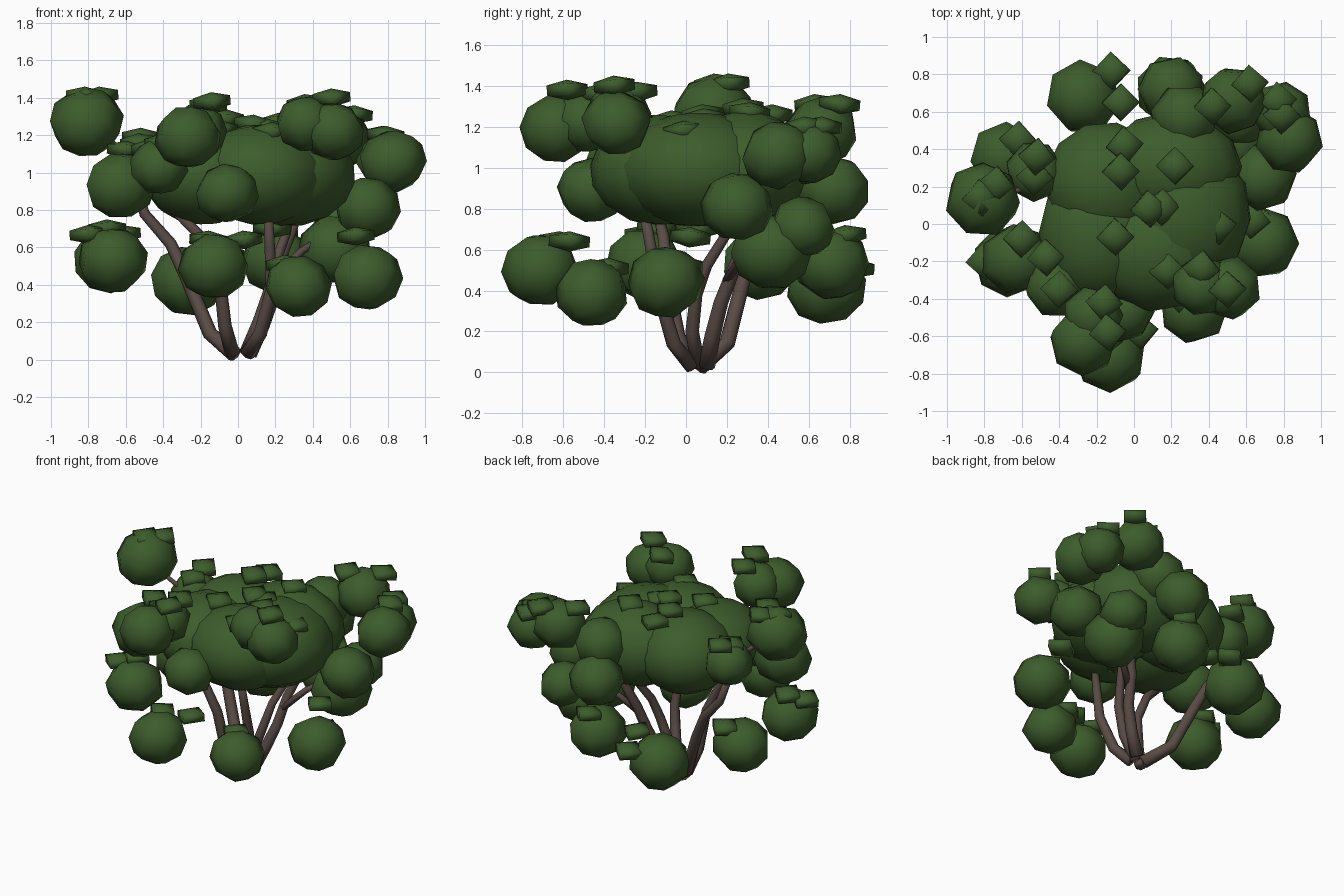
import bpy, bmesh, math, random
from mathutils import Matrix, Vector, Euler

if "Cube" in bpy.data.objects:
    bpy.data.objects.remove(bpy.data.objects["Cube"])

random.seed(4)


def material(name, color):
    m = bpy.data.materials.new(name)
    m.diffuse_color = (*color, 1)
    m.use_nodes = True
    m.node_tree.nodes["Principled BSDF"].inputs["Base Color"].default_value = m.diffuse_color
    return m


LEAF = material("leaf green", (0.046, 0.107, 0.025))
BARK = material("bark brown", (0.100, 0.071, 0.060))


def finish(bm, name, mat, smooth=True):
    me = bpy.data.meshes.new(name)
    bm.to_mesh(me)
    bm.free()
    me.materials.append(mat)
    for p in me.polygons:
        p.use_smooth = smooth
    ob = bpy.data.objects.new(name, me)
    bpy.context.collection.objects.link(ob)
    return ob


def ball(name, center, radii, segments, rings, tilt):
    """Low-sided smooth ball, tilted at random and scaled."""
    bm = bmesh.new()
    bmesh.ops.create_uvsphere(bm, u_segments=segments, v_segments=rings, radius=1)
    turn = random.uniform(0, 6.28) if segments > 4 else random.uniform(-.1, .1)
    lean = [random.uniform(-tilt, tilt) for _ in range(2)]
    spin = Euler((*lean, turn)).to_matrix().to_4x4()
    size = Matrix.Diagonal((*radii, 1))
    # small blocks are flattened before leaning, big balls after it
    shape = spin @ size if segments == 4 else size @ spin
    bm.transform(Matrix.Translation(center) @ shape)
    return finish(bm, name, LEAF)


def stem(name, points, r0, r1, sides=8):
    """Tapered tube of rings along a bent path."""
    bm = bmesh.new()
    pts = [Vector(p) for p in points]
    rings = []
    for i, p in enumerate(pts):
        d = (pts[min(i + 1, len(pts) - 1)] - pts[max(i - 1, 0)]).normalized()
        u = d.cross(Vector((0, 1, 0))).normalized()
        v = d.cross(u)
        r = r0 + (r1 - r0) * i / (len(pts) - 1)
        rings.append([bm.verts.new(p + r * (math.cos(a) * u + math.sin(a) * v))
                      for a in (2 * math.pi * k / sides for k in range(sides))])
    for a, b in zip(rings, rings[1:]):
        for k in range(sides):
            n = (k + 1) % sides
            bm.faces.new((a[k], a[n], b[n], b[k]))
    bm.faces.new(rings[0])
    bm.faces.new(rings[-1])
    bmesh.ops.recalc_face_normals(bm, faces=bm.faces)
    return finish(bm, name, BARK)


# Main canopy masses
for i, (c, r) in enumerate([
        ((.26, .06, .99), (.37, .40, .28)),
        ((.12, -.14, .99), (.35, .33, .27)),
        ((-.19, -.05, .98), (.32, .37, .26)),
        ((-.15, .22, 1.0), (.33, .33, .27)),
        ((.20, .30, 1.0), (.38, .30, .28))]):
    ball(f"canopy_{i + 1}", c, r, 12, 8, .3)

# Leaf clumps: x, y, z, radius
low_clumps = [
    (-.67, -.20, .53, .19), (-.13, -.71, .50, .19), (.32, -.46, .39, .18),
    (.69, -.10, .44, .19), (.52, .42, .59, .20), (.56, .57, .71, .16),
    (-.27, .68, .42, .20), (.20, .71, .53, .19), (-.69, .36, .53, .19)]
middle_clumps = [
    (-.63, -.19, .93, .19), (-.06, -.46, .89, .17), (.69, .25, .81, .18),
    (.20, .72, .89, .18), (-.42, -.34, 1.03, .16), (-.53, .28, 1.04, .16),
    (.27, .57, 1.08, .18)]
high_clumps = [
    (-.81, .13, 1.27, .20), (-.27, -.63, 1.19, .18), (-.22, -.49, 1.22, .16),
    (.36, -.33, 1.26, .16), (.51, -.34, 1.22, .17),
    (.53, .66, 1.18, .18), (.83, .45, 1.06, .18), (.79, .60, 1.07, .16)]
for level, clumps in (("low", low_clumps), ("middle", middle_clumps), ("high", high_clumps)):
    for i, (x, y, z, r) in enumerate(clumps):
        ball(f"{level}_leaf_clump_{i + 1}", (x, y, z),
             (r * 1.02, r * 1.02, r * .93), 7, 5, .5)

# Small flat leaf blocks resting on the clumps and canopy
low_chips = [
    (-.80, -.20, .67), (-.70, -.14, .70), (.03, -.57, .64), (-.16, -.62, .64),
    (.25, -.38, .51), (.70, -.02, .52), (.63, .02, .66), (-.12, .82, .51),
    (-.07, .65, .57), (.18, .05, .70), (.22, .78, .67), (-.62, .45, .67)]
canopy_chips = [
    (-.60, -.08, 1.12), (-.47, -.18, 1.13), (-.40, -.35, 1.16), (-.53, .25, 1.16),
    (-.52, .36, 1.19), (-.05, .42, 1.26), (-.07, .28, 1.29), (.22, .31, 1.27),
    (.08, .08, 1.26), (.15, .09, 1.24), (-.10, -.07, 1.23), (.18, -.25, 1.22),
    (.45, -.01, 1.18)]
high_chips = [
    (-.82, .14, 1.41), (-.74, .21, 1.41), (-.14, -.58, 1.38),
    (-.16, -.42, 1.36), (.50, -.35, 1.40), (.36, -.24, 1.37), (.62, .75, 1.31),
    (.42, .63, 1.31), (.77, .66, 1.20), (.79, .58, 1.20)]
for level, chips in (("low", low_chips), ("canopy", canopy_chips), ("high", high_chips)):
    for i, c in enumerate(chips):
        ball(f"{level}_leaf_block_{i + 1}", c, (.116, .116, .050), 4, 3, .1)

# Bent stems fanning out from the base
stem("left_stem", [(-.02, .07, .03), (-.15, .20, .14), (-.28, .28, .45),
                   (-.36, .31, .62), (-.50, .33, .78), (-.55, .30, .95)], .043, .025)
stem("front_left_stem", [(-.03, .03, .03), (-.07, -.04, .18), (-.10, -.09, .45),
                         (-.20, -.11, .66), (-.34, -.14, .80)], .04, .025)
stem("front_right_stem", [(.05, .03, .03), (.12, -.06, .14), (.18, -.13, .38),
                          (.17, -.17, .60), (.16, -.21, .82)], .04, .024)
stem("back_right_stem", [(.06, .10, .03), (.13, .13, .18), (.19, .17, .34),
                         (.22, .24, .52), (.29, .30, .70), (.34, .32, .85)], .042, .025)
stem("middle_stem", [(.04, .06, .03), (.11, .03, .20), (.17, .05, .38),
                     (.20, .10, .52), (.26, .20, .68), (.28, .24, .82)], .036, .022)

# Thin branches that carry the outer clumps
stem("right_branch", [(.21, .20, .45), (.34, .28, .58), (.52, .38, .70)], .024, .016)
stem("upper_left_branch", [(-.45, .25, 1.0), (-.62, .18, 1.12), (-.75, .14, 1.22)], .018, .012)
